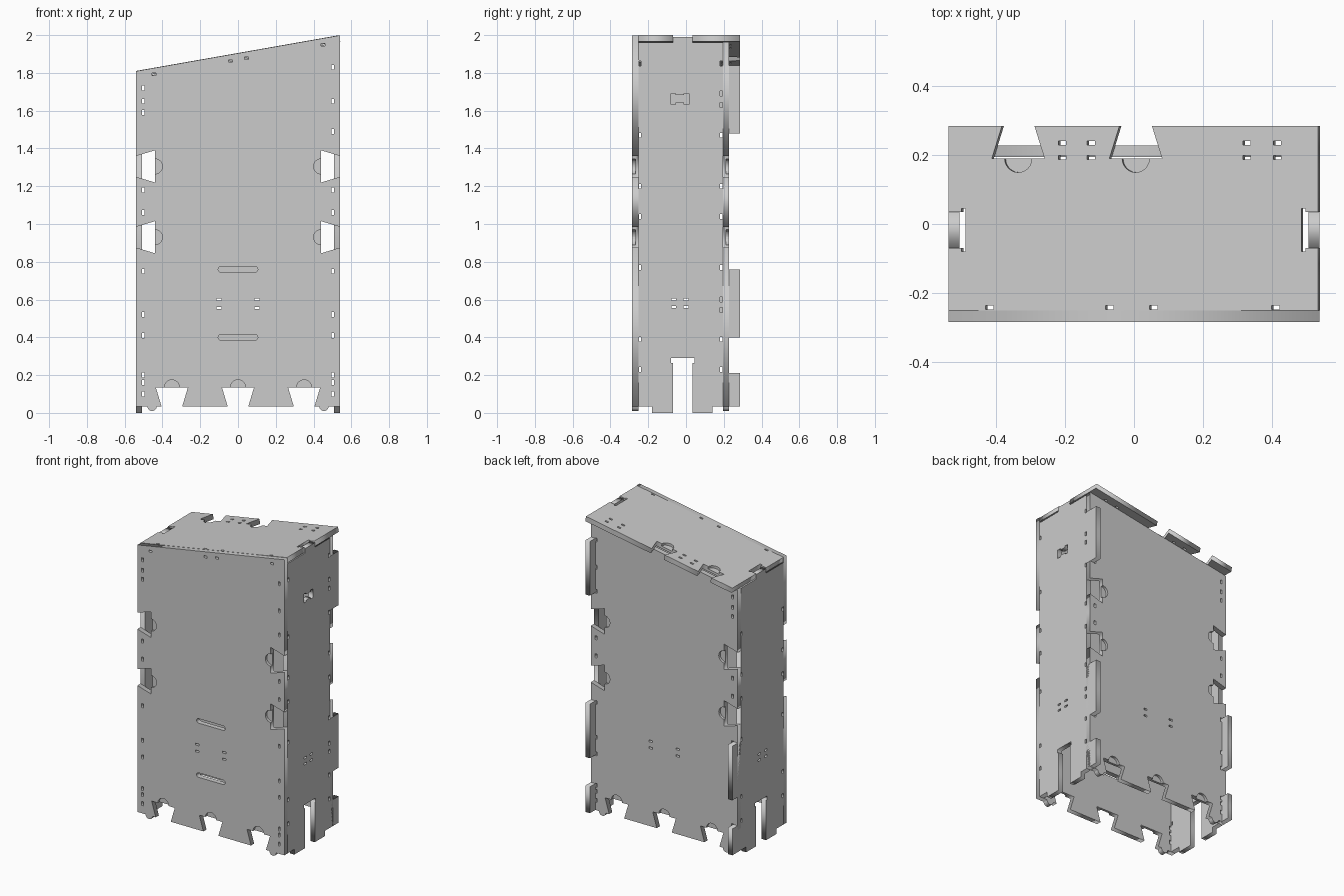
import bpy, bmesh, math
from mathutils import Matrix, Vector

if "Cube" in bpy.data.objects:
    bpy.data.objects.remove(bpy.data.objects["Cube"])

T = 0.033  # sheet thickness


def box(cx, cy, w, h):
    return [(cx - w/2, cy - h/2), (cx + w/2, cy - h/2), (cx + w/2, cy + h/2), (cx - w/2, cy + h/2)]


def arc(cx, cy, r, a0, a1, n=10):
    return [(cx + r*math.cos(math.radians(a0 + (a1 - a0)*i/n)),
             cy + r*math.sin(math.radians(a0 + (a1 - a0)*i/n))) for i in range(n + 1)]


def long_slot(cx, cy, w, h):
    d = w/2 - h/2
    return arc(cx + d, cy, h/2, -90, 90, 8) + arc(cx - d, cy, h/2, 90, 270, 8)


def mesh_object(name, mesh):
    ob = bpy.data.objects.new(name, mesh)
    bpy.context.collection.objects.link(ob)
    return ob


def evaluated_mesh(ob):
    dg = bpy.context.evaluated_depsgraph_get()
    dg.update()
    return bpy.data.meshes.new_from_object(ob.evaluated_get(dg))


def panel(name, outline, holes, recesses, matrix):
    """Cut a sheet from an outline with holes; recesses are half-depth discs on the +w face."""
    cu = bpy.data.curves.new(name, 'CURVE')
    cu.dimensions, cu.fill_mode, cu.extrude = '2D', 'BOTH', T/2
    for loop in [outline] + holes:
        sp = cu.splines.new('POLY')
        sp.points.add(len(loop) - 1)
        for p, (u, v) in zip(sp.points, loop):
            p.co = (u, v, 0, 1)
        sp.use_cyclic_u = True
    tmp = mesh_object(name + "_curve", cu)
    me = evaluated_mesh(tmp)
    bpy.data.objects.remove(tmp)
    bm = bmesh.new()
    bm.from_mesh(me)
    bmesh.ops.remove_doubles(bm, verts=bm.verts, dist=1e-5)
    bmesh.ops.recalc_face_normals(bm, faces=bm.faces)
    bm.to_mesh(me)
    bm.free()
    ob = mesh_object(name, me)
    if recesses:
        bm = bmesh.new()
        for u, v in recesses:
            bmesh.ops.create_cone(bm, cap_ends=True, segments=24, radius1=0.04, radius2=0.04,
                                  depth=0.06, matrix=Matrix.Translation((u, v, 0.03)))
        cm = bpy.data.meshes.new("cutter")
        bm.to_mesh(cm)
        bm.free()
        cutter = mesh_object("cutter", cm)
        cutter.hide_render = True
        mod = ob.modifiers.new("recess", 'BOOLEAN')
        mod.operation, mod.solver, mod.object = 'DIFFERENCE', 'EXACT', cutter
        me = evaluated_mesh(ob)
        ob.modifiers.clear()
        ob.data = me
        bpy.data.objects.remove(cutter)
    # place the sheet
    bm = bmesh.new()
    bm.from_mesh(ob.data)
    bm.transform(matrix)
    bmesh.ops.recalc_face_normals(bm, faces=bm.faces)
    bm.to_mesh(ob.data)
    bm.free()
    return ob


def frame(u, v, w, origin):
    m = Matrix((u, v, w)).transposed().to_4x4()
    m.translation = Vector(origin)
    return m


# Front and back share dovetails on the bottom and both sides
FOOT = (-0.35, 0, 0.35)
SIDE = (0.93, 1.305)


def wall_outline(z_left, z_right):
    pts = [(-0.54, 0.035)] + arc(-0.455, 0.035, 0.025, 180, 360)
    for c in FOOT:
        pts += [(c - 0.055, 0.035), (c - 0.085, 0.135), (c + 0.085, 0.135), (c + 0.055, 0.035)]
    pts += arc(0.455, 0.035, 0.025, 180, 360) + [(0.54, 0.035)]
    right = []
    for c in SIDE:
        right += [(0.54, c - 0.055), (0.44, c - 0.085), (0.44, c + 0.085), (0.54, c + 0.055)]
    left = [(-x, z) for x, z in reversed(right)]
    return pts + right + [(0.54, z_right), (-0.54, z_left)] + left


wall_recess = [(c, 0.135) for c in FOOT] + [(s*0.44, c) for c in SIDE for s in (-1, 1)]
edge_z = (0.1, 0.16, 0.2, 0.41, 0.52, 0.75, 1.06, 1.18, 1.65)
wall_holes = [box(s*0.502, z, 0.013, 0.026) for z in edge_z for s in (-1, 1)]
wall_holes += [box(s*0.1, z, 0.026, 0.012) for z in (0.555, 0.6) for s in (-1, 1)]
wall_holes += [box(-0.502, 1.72, 0.013, 0.026), box(-0.502, 1.59, 0.013, 0.026),
               box(0.502, 1.49, 0.013, 0.026), box(0.502, 1.83, 0.013, 0.026)]
front_holes = wall_holes + [long_slot(0, z, 0.21, 0.03) for z in (0.4, 0.76)]
front_holes += [box(x, 1.87 + 0.176*x, 0.022, 0.013) for x in (-0.445, -0.04, 0.045, 0.45)]

panel("front_panel", wall_outline(1.809, 1.999), front_holes, wall_recess,
      frame((1, 0, 0), (0, 0, 1), (0, -1, 0), (0, -0.285 + T/2, 0)))
panel("back_panel", wall_outline(1.774, 1.964), wall_holes, wall_recess,
      frame((1, 0, 0), (0, 0, 1), (0, 1, 0), (0, 0.228 - T/2, 0)))


# Side panels with feet, cable slot and rear tabs
def side_outline(top, upper_tab):
    pts = [(-0.252, 0.035), (-0.18, 0.035), (-0.18, 0), (-0.07, 0), (-0.07, 0.265), (-0.08, 0.265),
           (-0.08, 0.29), (0.045, 0.29), (0.045, 0.265), (0.035, 0.265), (0.035, 0), (0.14, 0),
           (0.14, 0.035)]
    tabs = [(0.035, 0.21), (0.4, 0.76)] + ([(1.48, 1.84)] if upper_tab else [])
    for a, b in tabs:
        pts += [(0.195, a)] * (a > 0.1) + [(0.285, a), (0.285, b), (0.195, b)]
    return pts + [(0.195, top), (0.035, top), (0.035, top + 0.03), (-0.07, top + 0.03),
                  (-0.07, top), (-0.252, top)]


side_holes = [box(y, z, 0.012, 0.026) for y in (-0.244, 0.187)
              for z in (0.23, 0.39, 0.77, 1.04, 1.2, 1.47)]
side_holes += [box(y, z, 0.026, 0.012) for y in (-0.065, 0.0) for z in (0.56, 0.6)]
right_holes = side_holes + [box(y, 1.85, 0.012, 0.026) for y in (-0.244, 0.187)]
right_holes += [box(0.187, z, 0.012, 0.026) for z in (0.545, 0.6, 1.63, 1.69)]
# bone-shaped hole in the right side
right_holes += [[(-0.08, 1.633), (-0.055, 1.633), (-0.055, 1.643), (-0.01, 1.643), (-0.01, 1.633),
                 (0.015, 1.633), (0.015, 1.692), (-0.01, 1.692), (-0.01, 1.682), (-0.055, 1.682),
                 (-0.055, 1.692), (-0.08, 1.692)]]
panel("right_panel", side_outline(1.96, True), right_holes, [],
      frame((0, 1, 0), (0, 0, 1), (1, 0, 0), (0.54 - T/2, 0, 0)))
panel("left_panel", side_outline(1.775, False), side_holes, [],
      frame((0, 1, 0), (0, 0, 1), (-1, 0, 0), (-0.54 + T/2, 0, 0)))

# Sloping top with two rear dovetails and a keyed notch at each end
E, D, K = 0.546, 0.05, 0.012
notch = [(E, -0.07), (E - D + K, -0.07), (E - D + K, -0.08), (E - D, -0.08), (E - D, 0.045),
         (E - D + K, 0.045), (E - D + K, 0.035), (E, 0.035)]
top = [(-E, -0.252), (E, -0.252)] + notch + [(E, 0.285)]
dovetails = (0.007, -0.34)
for c in dovetails:
    top += [(c + 0.048, 0.285), (c + 0.078, 0.19), (c - 0.078, 0.19), (c - 0.048, 0.285)]
top += [(-E, 0.285)] + [(-u, v) for u, v in reversed(notch)]
top_holes = [box(x, y, 0.023, 0.012) for x in (-0.21, -0.125, 0.335, 0.425) for y in (0.193, 0.236)]
top_holes += [box(x, -0.243, 0.023, 0.012) for x in (-0.425, -0.07, 0.06, 0.42)]
a = math.atan(0.19/1.08)
up = Vector((-math.sin(a), 0, math.cos(a)))
panel("top_panel", top, top_holes, [(c, 0.19) for c in dovetails],
      frame((math.cos(a), 0, math.sin(a)), (0, 1, 0), up, Vector((-0.002, 0, 1.905)) - up*T/2))
